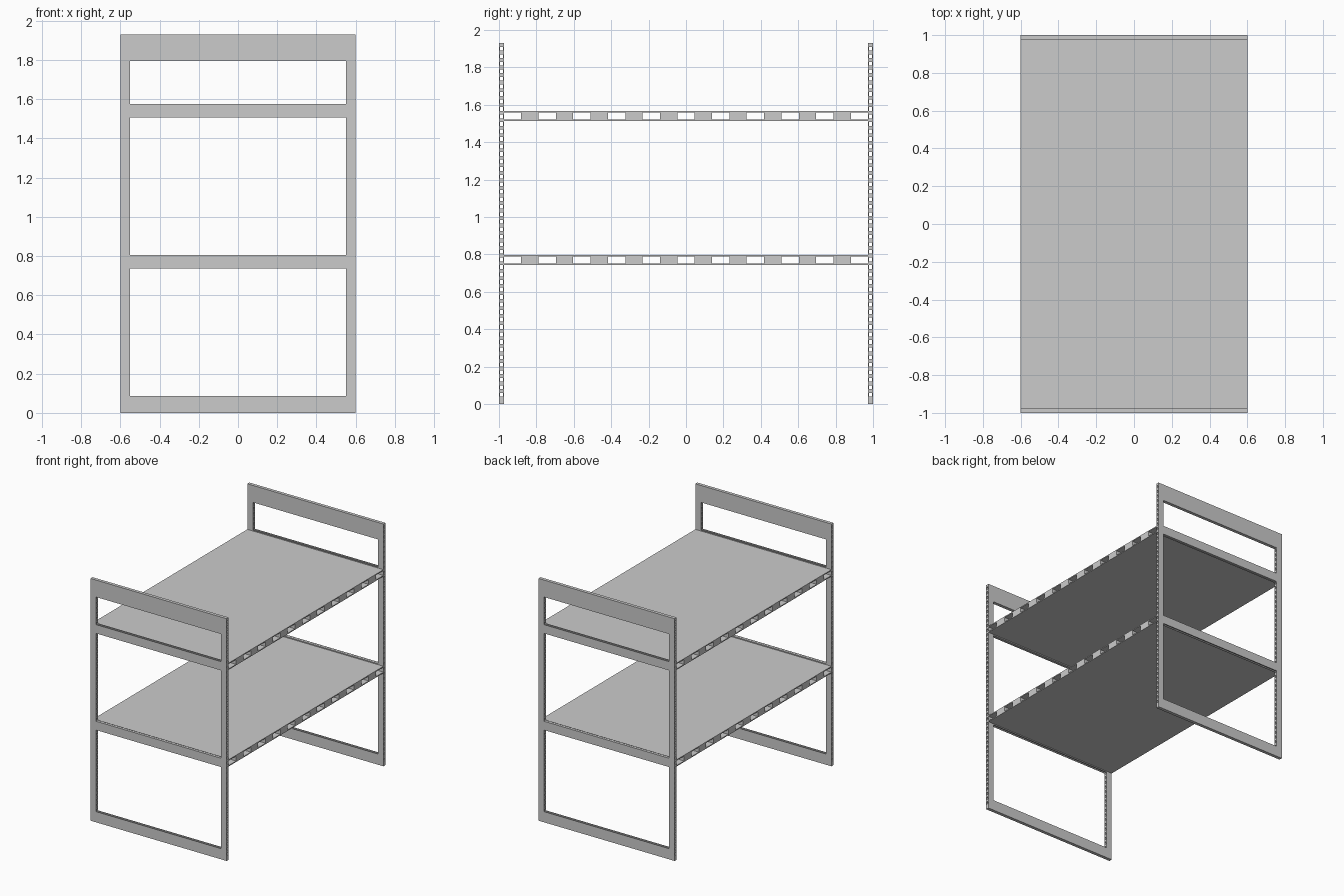
import bpy, bmesh

if "Cube" in bpy.data.objects:
    bpy.data.objects.remove(bpy.data.objects["Cube"])

HALF_X, HALF_Y, HEIGHT = 0.6, 1.0, 1.93
PANEL, SKIN = 0.026, 0.005
STILE = 0.55
# window openings in each end panel (z ranges)
WINDOWS = [(0.085, 0.735), (0.805, 1.505), (1.575, 1.795)]


def add_box(bm, x0, x1, y0, y1, z0, z1):
    v = [bm.verts.new((x, y, z)) for x in (x0, x1) for y in (y0, y1) for z in (z0, z1)]
    for f in ((0, 1, 3, 2), (4, 6, 7, 5), (0, 4, 5, 1), (2, 3, 7, 6), (0, 2, 6, 4), (1, 5, 7, 3)):
        bm.faces.new([v[i] for i in f])


def make_object(name, bm):
    bmesh.ops.recalc_face_normals(bm, faces=bm.faces)
    mesh = bpy.data.meshes.new(name)
    bm.to_mesh(mesh)
    bm.free()
    ob = bpy.data.objects.new(name, mesh)
    bpy.context.collection.objects.link(ob)
    return ob


def in_window(z):
    return any(a < z < b for a, b in WINDOWS)


def skin(name, y0):
    # flat sheet with window openings, extruded to the skin thickness
    bm = bmesh.new()
    xs = [-HALF_X, -STILE, STILE, HALF_X]
    zs = [0] + [z for w in WINDOWS for z in w] + [HEIGHT]
    grid = [[bm.verts.new((x, y0, z)) for x in xs] for z in zs]
    for j in range(len(zs) - 1):
        for i in range(3):
            if i == 1 and in_window((zs[j] + zs[j + 1]) / 2):
                continue
            bm.faces.new((grid[j][i], grid[j][i + 1], grid[j + 1][i + 1], grid[j + 1][i]))
    ext = bmesh.ops.extrude_face_region(bm, geom=bm.faces[:], use_keep_orig=True)
    verts = [g for g in ext["geom"] if isinstance(g, bmesh.types.BMVert)]
    bmesh.ops.translate(bm, verts=verts, vec=(0, SKIN, 0))
    make_object(name, bm)


def panel_ribs(name, y0, y1):
    # horizontal core strips, interrupted by the windows
    bm = bmesh.new()
    spans = [(0.0, 0.04)]
    cell = (HEIGHT - 0.04) / 94
    spans += [(0.04 + (2 * k + 1) * cell, 0.04 + (2 * k + 2) * cell) for k in range(47)]
    edges = [z for w in WINDOWS for z in w]
    for a, b in spans:
        cuts = [a] + [e for e in edges if a < e < b] + [b]
        for z0, z1 in zip(cuts, cuts[1:]):
            if in_window((z0 + z1) / 2):
                add_box(bm, -HALF_X, -STILE, y0, y1, z0, z1)
                add_box(bm, STILE, HALF_X, y0, y1, z0, z1)
            else:
                add_box(bm, -HALF_X, HALF_X, y0, y1, z0, z1)
    make_object(name, bm)


# end panels: two skins with a ribbed core
for side, y in (("front", -HALF_Y), ("back", HALF_Y - PANEL)):
    skin(side + "_panel_outer_skin" if y < 0 else side + "_panel_inner_skin", y)
    skin(side + "_panel_inner_skin" if y < 0 else side + "_panel_outer_skin", y + PANEL - SKIN)
    panel_ribs(side + "_panel_core", y + SKIN, y + PANEL - SKIN)

# shelves: top and bottom sheets with ten spacer bars
for name, z0, z1 in (("lower_shelf", 0.743, 0.797), ("upper_shelf", 1.513, 1.567)):
    t, end = 0.008, HALF_Y - PANEL
    for part, a, b in (("bottom_sheet", z0, z0 + t), ("top_sheet", z1 - t, z1)):
        bm = bmesh.new()
        add_box(bm, -HALF_X, HALF_X, -end, end, a, b)
        make_object(name + "_" + part, bm)
    bm = bmesh.new()
    cell = 2 * end / 21
    for k in range(10):
        y = -end + (2 * k + 1) * cell
        add_box(bm, -HALF_X, HALF_X, y, y + cell, z0 + t, z1 - t)
    make_object(name + "_spacer_bars", bm)
